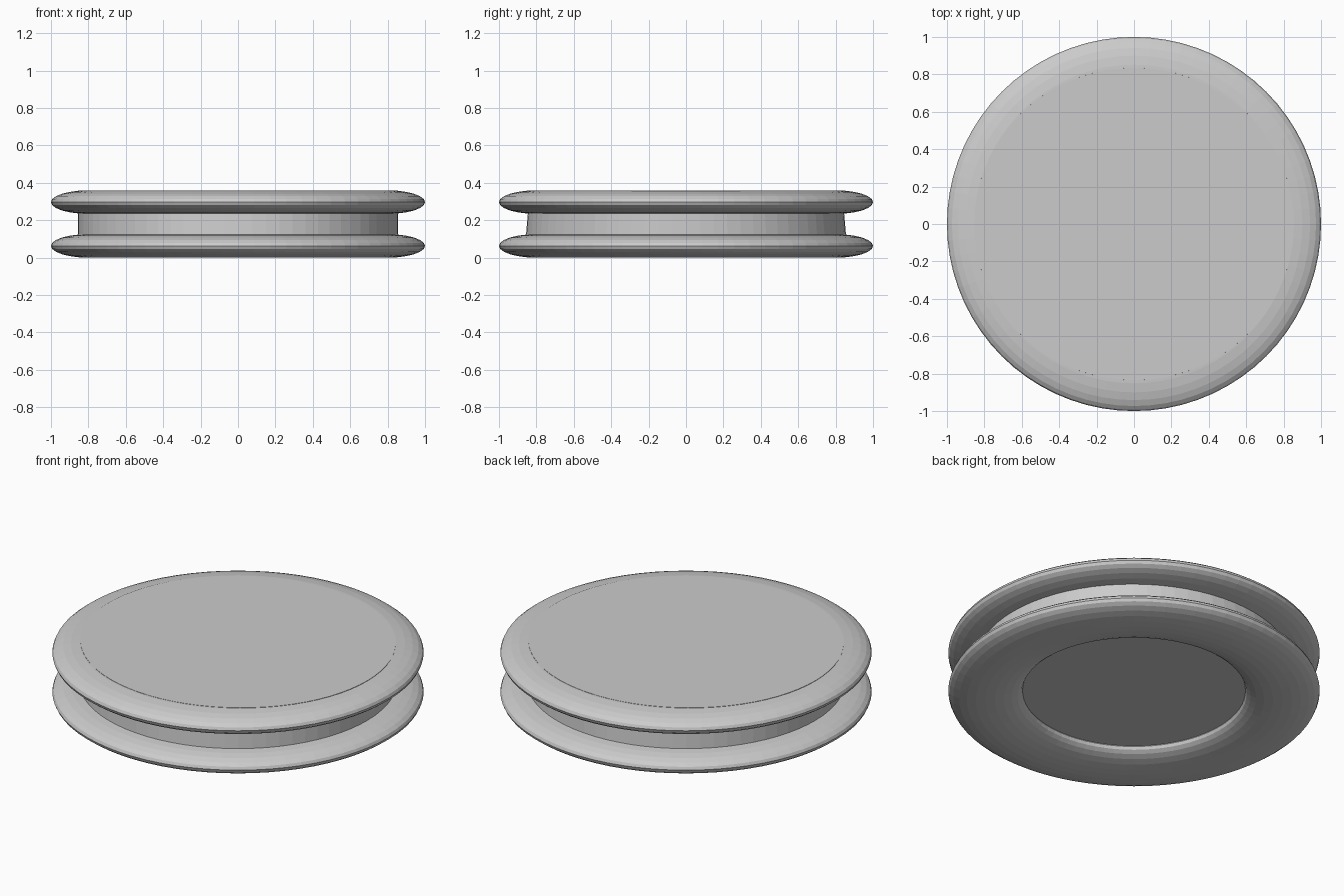
import bpy, bmesh
from math import cos, sin, tau

if "Cube" in bpy.data.objects:
    bpy.data.objects.remove(bpy.data.objects["Cube"])

grey = bpy.data.materials.new("plain_grey")
grey.use_nodes = True
colour = (0.6, 0.6, 0.6, 1)
grey.diffuse_color = colour
grey.node_tree.nodes["Principled BSDF"].inputs["Base Color"].default_value = colour


def loft(name, loops, wrap):
    """Skin a list of point loops; wrap closes the tube, otherwise cap the ends."""
    bm = bmesh.new()
    rows = [[bm.verts.new(p) for p in loop] for loop in loops]
    pairs = list(zip(rows, rows[1:]))
    if wrap:
        pairs.append((rows[-1], rows[0]))
    else:
        bm.faces.new(rows[0][::-1])
        bm.faces.new(rows[-1])
    for a, b in pairs:
        for i in range(len(a)):
            j = (i + 1) % len(a)
            bm.faces.new((a[i], a[j], b[j], b[i]))
    bmesh.ops.recalc_face_normals(bm, faces=bm.faces)
    mesh = bpy.data.meshes.new(name)
    bm.to_mesh(mesh)
    bm.free()
    mesh.materials.append(grey)
    obj = bpy.data.objects.new(name, mesh)
    bpy.context.collection.objects.link(obj)
    return obj


def ellipse(rx, ry, z, count=72):
    return [(rx * cos(tau * i / count), ry * sin(tau * i / count), z)
            for i in range(count)]


# Flattened rings around the bottom and top
for name, z in (("lower_ring", 0.063), ("upper_ring", 0.297)):
    loops = []
    for k in range(24):
        r = 0.8 + 0.2 * cos(tau * k / 24)
        loops.append(ellipse(r, r, z + 0.063 * sin(tau * k / 24)))
    loft(name, loops, True)

# Slightly tapered core, recessed underneath and flush on top
loft("core", [ellipse(0.855, 0.86, 0.068), ellipse(0.855, 0.835, 0.36)], False)
